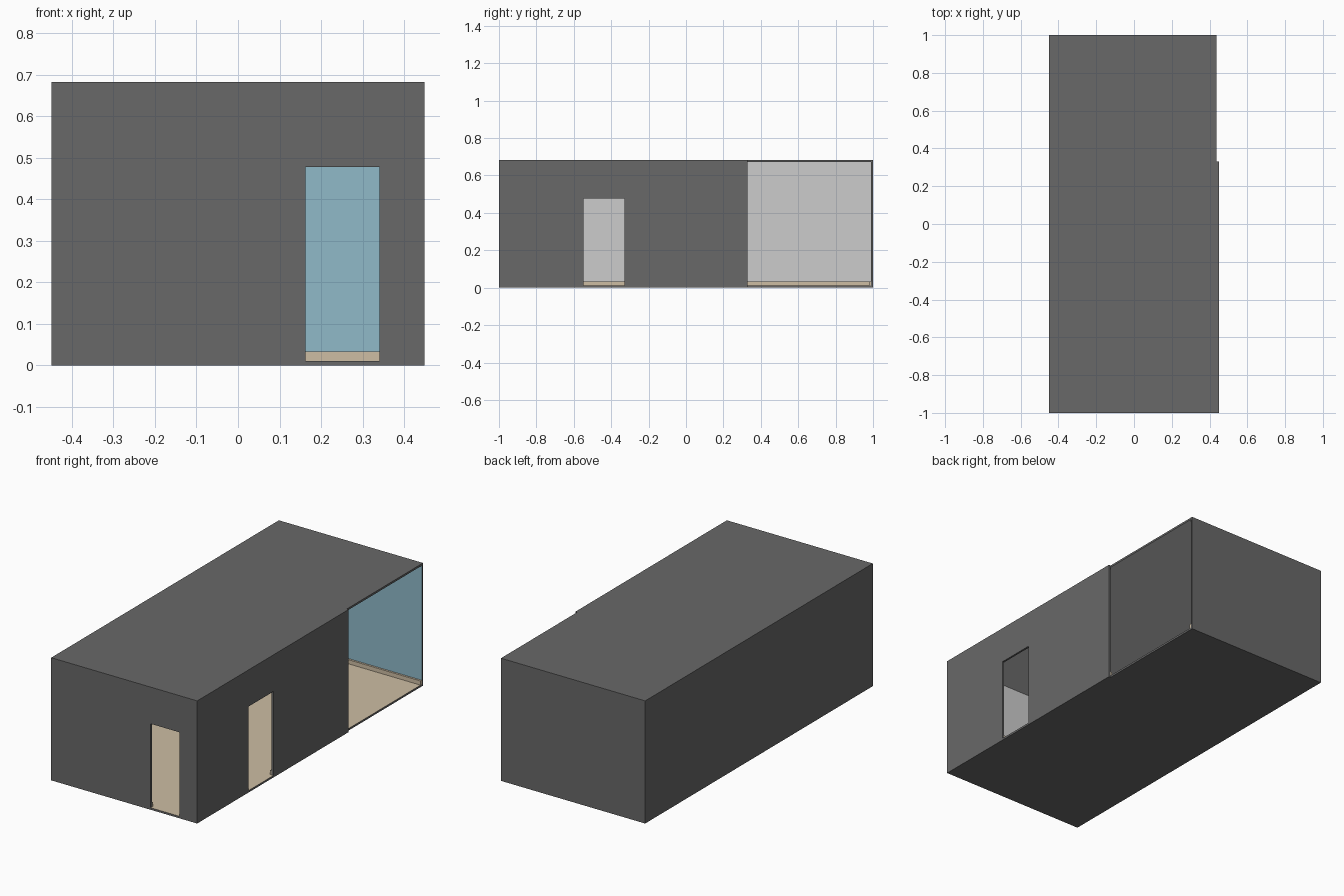
import bpy, bmesh
from mathutils import Vector

if "Cube" in bpy.data.objects:
    bpy.data.objects.remove(bpy.data.objects["Cube"])

X, Y, H, T = 0.449, 1.0, 0.682, 0.011   # half width, half length, height, shell thickness
STEP = 0.33                              # end of the right wall
DOOR_TOP, SKIRT_TOP, ST = 0.478, 0.034, 0.011


def material(name, srgb):
    m = bpy.data.materials.new(name)
    lin = [((c / 255 + 0.055) / 1.055) ** 2.4 for c in srgb]
    m.diffuse_color = (*lin, 1)
    m.use_nodes = True
    m.node_tree.nodes["Principled BSDF"].inputs["Base Color"].default_value = m.diffuse_color
    return m


dark = material("dark grey", (104, 104, 104))
pale = material("pale grey", (204, 204, 204))
blue = material("soft blue", (144, 186, 201))
beige = material("beige", (205, 189, 164))


def add_box(bm, lo, hi):
    lo, hi = Vector(lo), Vector(hi)
    for v in bmesh.ops.create_cube(bm, size=1)["verts"]:
        v.co = Vector((lo[i] + (v.co[i] + 0.5) * (hi[i] - lo[i]) for i in range(3)))


def make(name, boxes, mats):
    bm = bmesh.new()
    for lo, hi in boxes:
        add_box(bm, lo, hi)
    me = bpy.data.meshes.new(name)
    bm.to_mesh(me)
    bm.free()
    for m in mats:
        me.materials.append(m)
    ob = bpy.data.objects.new(name, me)
    bpy.context.collection.objects.link(ob)
    return ob


# Room shell: solid block, hollowed, with two doorways and an open corner side
shell = make("room_shell", [((-X, -Y, 0), (X, Y, H))], [dark, pale, blue, beige])
cuts = [
    ("hollow", (-X + T, -Y + T, T), (X - T, Y - T, H - T)),
    ("front_doorway", (0.163, -Y - 0.1, T), (0.341, -Y + 0.1, DOOR_TOP)),
    ("side_doorway", (X - 0.1, -0.547, T), (X + 0.1, -0.33, DOOR_TOP)),
    ("open_side", (X - T, STEP, -0.1), (X + 0.1, Y + 0.1, H + 0.1)),
]
bpy.context.view_layer.objects.active = shell
for name, lo, hi in cuts:
    cutter = make(name + "_cutter", [(lo, hi)], [dark])
    cutter.hide_render = True
    mod = shell.modifiers.new(name, "BOOLEAN")
    mod.operation, mod.solver, mod.object = "DIFFERENCE", "EXACT", cutter
    bpy.ops.object.modifier_apply(modifier=name)
    bpy.data.objects.remove(cutter)

# Inside faces: beige floor, blue end wall, pale grey walls and ceiling
for p in shell.data.polygons:
    c, n = p.center, p.normal
    near = lambda a, b: abs(a - b) < 1e-4
    if n.z > 0.9 and near(c.z, T):
        p.material_index = 3
    elif n.y < -0.9 and near(c.y, Y - T):
        p.material_index = 2
    elif (n.z < -0.9 and near(c.z, H - T)) or (n.y > 0.9 and near(c.y, -Y + T)) \
            or (abs(n.x) > 0.9 and near(abs(c.x), X - T) and n.x * c.x < 0 and c.y < Y):
        p.material_index = 1
    else:
        p.material_index = 0

# Skirting boards around the room, broken at the openings
x, y = X - T, Y - T
make("skirting", [
    ((-x, -y, T), (-x + ST, y, SKIRT_TOP)),
    ((-x + ST, y - ST, T), (x, y, SKIRT_TOP)),
    ((-x + ST, -y, T), (0.163, -y + ST, SKIRT_TOP)),
    ((0.341, -y, T), (x - ST, -y + ST, SKIRT_TOP)),
    ((x - ST, -y, T), (x, -0.547, SKIRT_TOP)),
    ((x - ST, -0.33, T), (x, STEP, SKIRT_TOP)),
], [beige])
